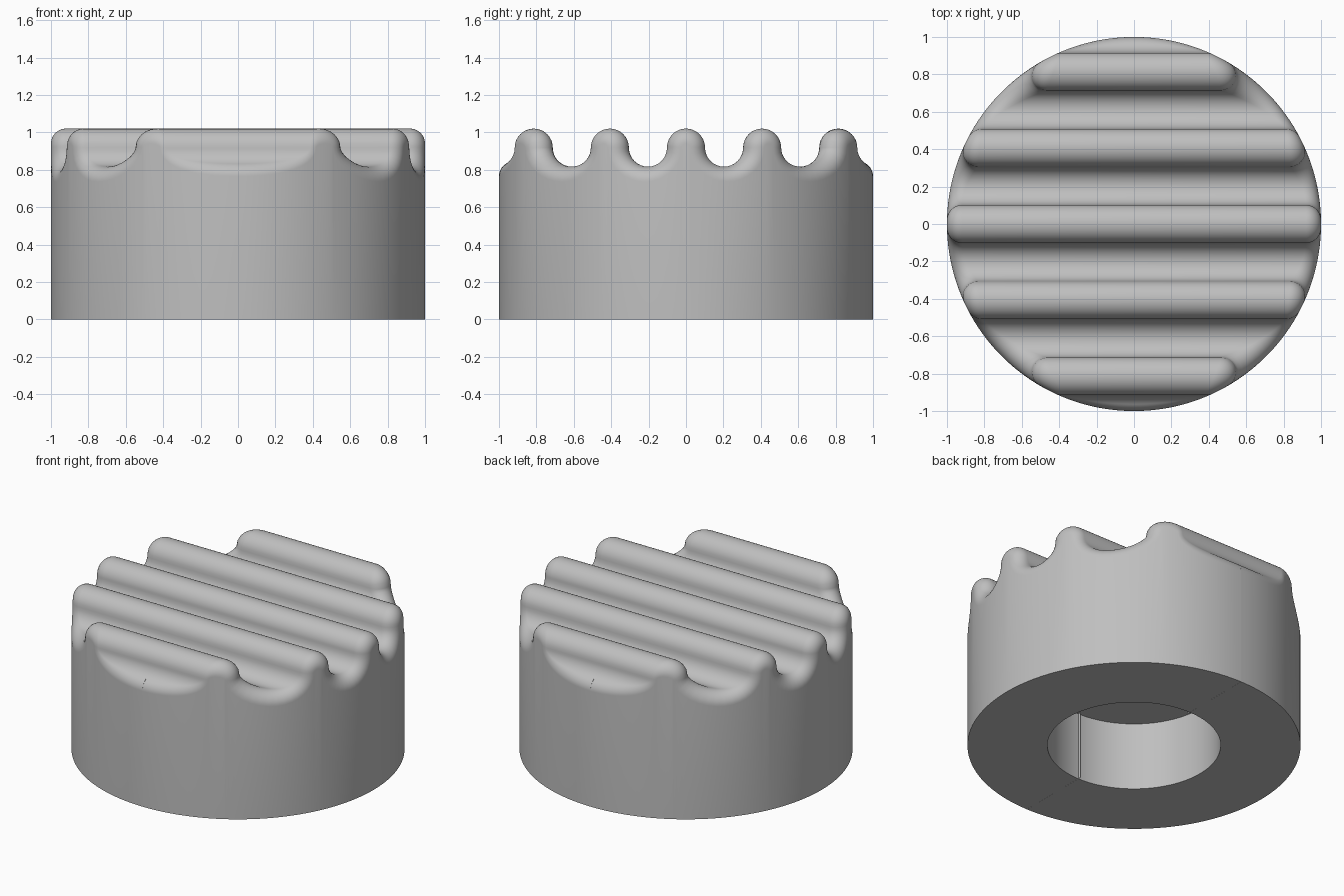
import bpy, bmesh
from math import sin, cos, asin, pi, sqrt
from mathutils import Vector

if "Cube" in bpy.data.objects:
    bpy.data.objects.remove(bpy.data.objects["Cube"])

PITCH = 0.407            # ridge spacing
R = PITCH / 4            # radius of ridges and grooves
ZC = 1.02 - R            # height of the arc centres
FILLET = 0.08            # rounding of the top rim
INNER = 1 - FILLET
HOLE_R, HOLE_DEPTH = 0.52, 0.45
ARC, ROUND = 16, 10      # steps per arc and per rounding


def arc(yc, sign, start, end, ease=False):
    """Points and normals of a ridge (sign 1) or groove (sign -1)."""
    out = []
    for i in range(ARC + 1):
        f = i / ARC
        f = 1 - (1 - f) ** 2 if ease else f
        a = start + (end - start) * f
        normal = Vector((0, sign * sin(a), cos(a)))
        out.append((Vector((0, yc + R * sin(a), ZC + sign * R * cos(a))), normal))
    return out


# Half of the wave profile, then mirrored to the front
half = []
for k in range(3):
    half += arc(k * PITCH, 1, -pi / 2 if k else 0, pi / 2)
    yg = (k + 0.5) * PITCH
    last = k == 2
    end = -asin((yg - INNER) / (R + FILLET)) if last else pi / 2
    half += arc(yg, -1, -pi / 2, end, last)
flip = Vector((1, -1, 1))
profile = [(p * flip, n * flip) for p, n in reversed(half)] + half

# Ridged body: each row crosses the top, rounds the rim and drops to the floor
bm = bmesh.new()
rows = []
for p, n in profile:
    centre = p - n * FILLET
    xc = sqrt(max(INNER ** 2 - centre.y ** 2, 0))
    centre.x = xc
    outward = Vector((xc, centre.y, 0)).normalized()
    side = [centre + FILLET * n.slerp(outward, i / ROUND) for i in range(ROUND + 1)]
    side.append(Vector((side[-1].x, side[-1].y, 0)))
    left = [Vector((-v.x, v.y, v.z)) for v in reversed(side)]
    rows.append([bm.verts.new(v) for v in left + side])
for a, b in zip(rows, rows[1:]):
    for i in range(len(a) - 1):
        bm.faces.new((a[i], a[i + 1], b[i + 1], b[i]))
bmesh.ops.remove_doubles(bm, verts=bm.verts, dist=0.0002)
bmesh.ops.dissolve_degenerate(bm, edges=bm.edges, dist=0.0001)

# Underside ring, blind hole wall and hole ceiling
rim = [e for e in bm.edges if e.is_boundary]


def extrude(edges):
    geom = bmesh.ops.extrude_edge_only(bm, edges=edges)["geom"]
    return ([g for g in geom if isinstance(g, bmesh.types.BMVert)],
            [g for g in geom if isinstance(g, bmesh.types.BMEdge)])


verts, rim = extrude(rim)
for v in verts:
    v.co = (v.co.x * HOLE_R, v.co.y * HOLE_R, 0)
verts, rim = extrude([e for e in rim if e.is_boundary])
for v in verts:
    v.co.z = HOLE_DEPTH
bmesh.ops.contextual_create(bm, geom=[e for e in rim if e.is_boundary])
bmesh.ops.recalc_face_normals(bm, faces=bm.faces)

mesh = bpy.data.meshes.new("ridged_cap")
bm.to_mesh(mesh)
bm.free()
cap = bpy.data.objects.new("ridged_cap", mesh)
bpy.context.collection.objects.link(cap)

# Plain grey material
grey = bpy.data.materials.new("plain_grey")
grey.use_nodes = True
colour = (0.52, 0.52, 0.52, 1)
grey.diffuse_color = colour
grey.node_tree.nodes["Principled BSDF"].inputs["Base Color"].default_value = colour
mesh.materials.append(grey)

bpy.context.view_layer.objects.active = cap
cap.select_set(True)
bpy.ops.object.shade_smooth_by_angle(angle=pi / 4)
